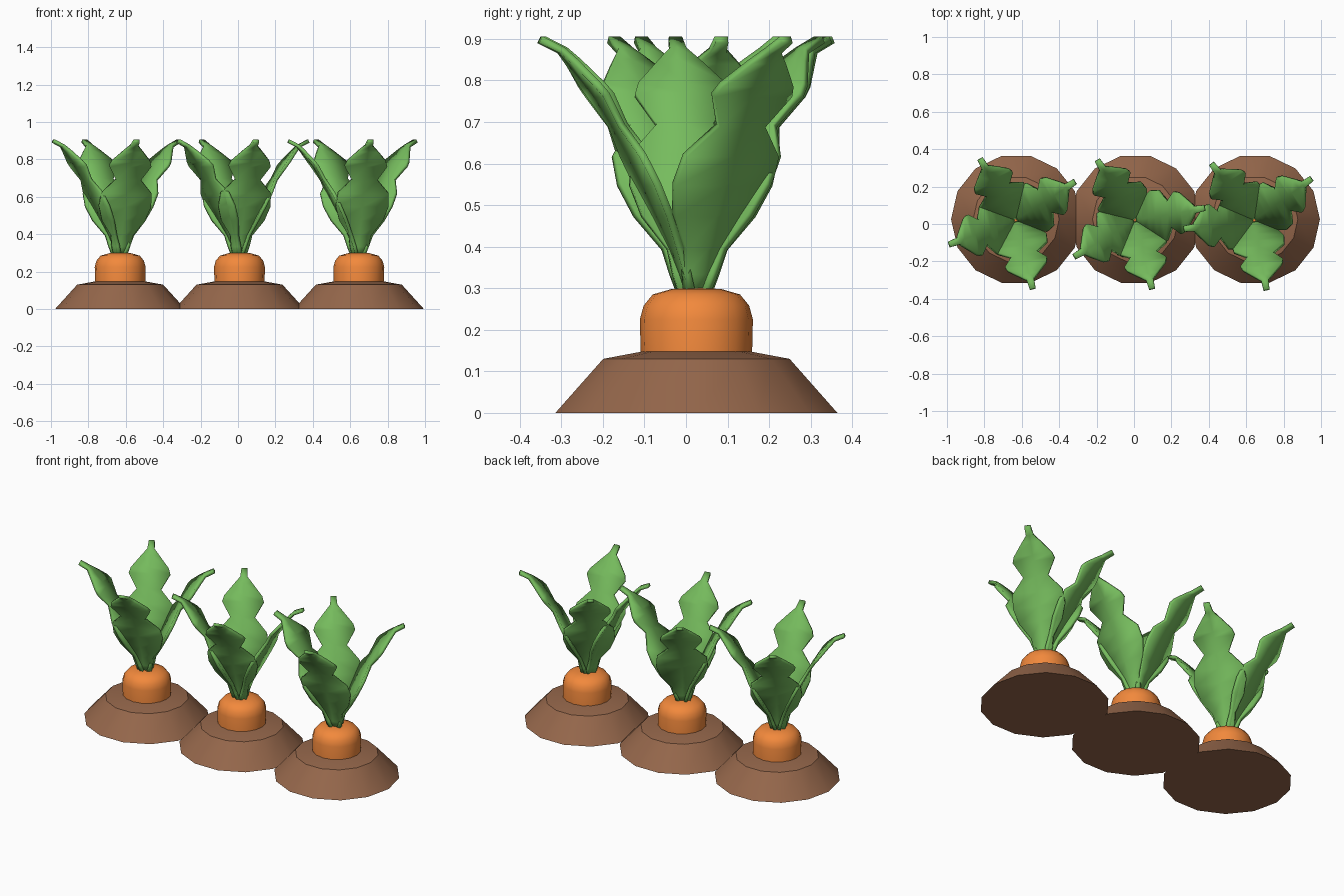
import bpy, bmesh
from math import sin, cos, radians, pi

if "Cube" in bpy.data.objects:
    bpy.data.objects.remove(bpy.data.objects["Cube"])


def material(name, rgb):
    m = bpy.data.materials.new(name)
    m.diffuse_color = (*rgb, 1)
    m.use_nodes = True
    m.node_tree.nodes["Principled BSDF"].inputs["Base Color"].default_value = m.diffuse_color
    return m


SOIL = material("soil", (0.30, 0.135, 0.07))
ORANGE = material("orange", (0.89, 0.25, 0.045))
GREEN = material("leaf_green", (0.18, 0.50, 0.11))


def finish(name, bm, mat, angle):
    bmesh.ops.recalc_face_normals(bm, faces=bm.faces)
    me = bpy.data.meshes.new(name)
    bm.to_mesh(me)
    bm.free()
    me.materials.append(mat)
    ob = bpy.data.objects.new(name, me)
    bpy.context.collection.objects.link(ob)
    bpy.ops.object.select_all(action='DESELECT')
    ob.select_set(True)
    bpy.context.view_layer.objects.active = ob
    bpy.ops.object.shade_smooth_by_angle(angle=radians(angle))
    return ob


def lathe(name, profile, sides, centre, mat, angle):
    """Closed solid of revolution from (radius, height) pairs."""
    bm = bmesh.new()
    rings = [[bm.verts.new((centre[0] + r * cos(2 * pi * i / sides),
                            centre[1] + r * sin(2 * pi * i / sides), z))
              for i in range(sides)] for r, z in profile]
    for a, b in zip(rings, rings[1:]):
        for i in range(sides):
            j = (i + 1) % sides
            bm.faces.new((a[i], a[j], b[j], b[i]))
    bm.faces.new(rings[0])
    bm.faces.new(rings[-1])
    return finish(name, bm, mat, angle)


def leaf(name, centre, heading):
    """Strip along LEAF rows, leaning outwards along the heading."""
    c, s = cos(radians(heading)), sin(radians(heading))
    bm = bmesh.new()
    rows = []
    for r, z, w in LEAF:
        rows.append([bm.verts.new((centre[0] + r * c - t * w * s,
                                   centre[1] + r * s + t * w * c, z))
                     for t in (-1, 0, 1)])
    for a, b in zip(rows, rows[1:]):
        for i in range(2):
            bm.faces.new((a[i], a[i + 1], b[i + 1], b[i]))
    ob = finish(name, bm, GREEN, 35)
    mod = ob.modifiers.new("thickness", 'SOLIDIFY')
    mod.thickness = 0.018
    mod.offset = 0


MOUND = [(0.348, 0), (0.23, 0.13), (0.11, 0.152)]
ROOT = [(0.133, 0.10), (0.136, 0.225), (0.127, 0.258), (0.105, 0.285),
        (0.06, 0.298), (0.02, 0.30)]
# outward distance, height, half width
LEAF = [(0.01, 0.28, 0.035), (0.025, 0.335, 0.05), (0.045, 0.395, 0.06),
        (0.08, 0.475, 0.118), (0.115, 0.55, 0.143), (0.15, 0.62, 0.137),
        (0.19, 0.692, 0.068), (0.235, 0.765, 0.115), (0.255, 0.79, 0.105),
        (0.30, 0.845, 0.05), (0.325, 0.872, 0.02), (0.377, 0.898, 0.016)]

# plant x position and the headings of its four leaves
PLANTS = [(-0.63, (120, 33, -76, 200)),
          (0.008, (122, 10, -76, 211)),
          (0.646, (127, 36, -80, 187))]

for n, (x, headings) in enumerate(PLANTS, 1):
    centre = (x, 0.025)
    lathe(f"soil_mound_{n}", MOUND, 14, centre, SOIL, 30)
    lathe(f"carrot_root_{n}", ROOT, 16, centre, ORANGE, 50)
    for k, h in enumerate(headings, 1):
        leaf(f"leaf_{n}_{k}", (x - 0.003, 0.02), h)
